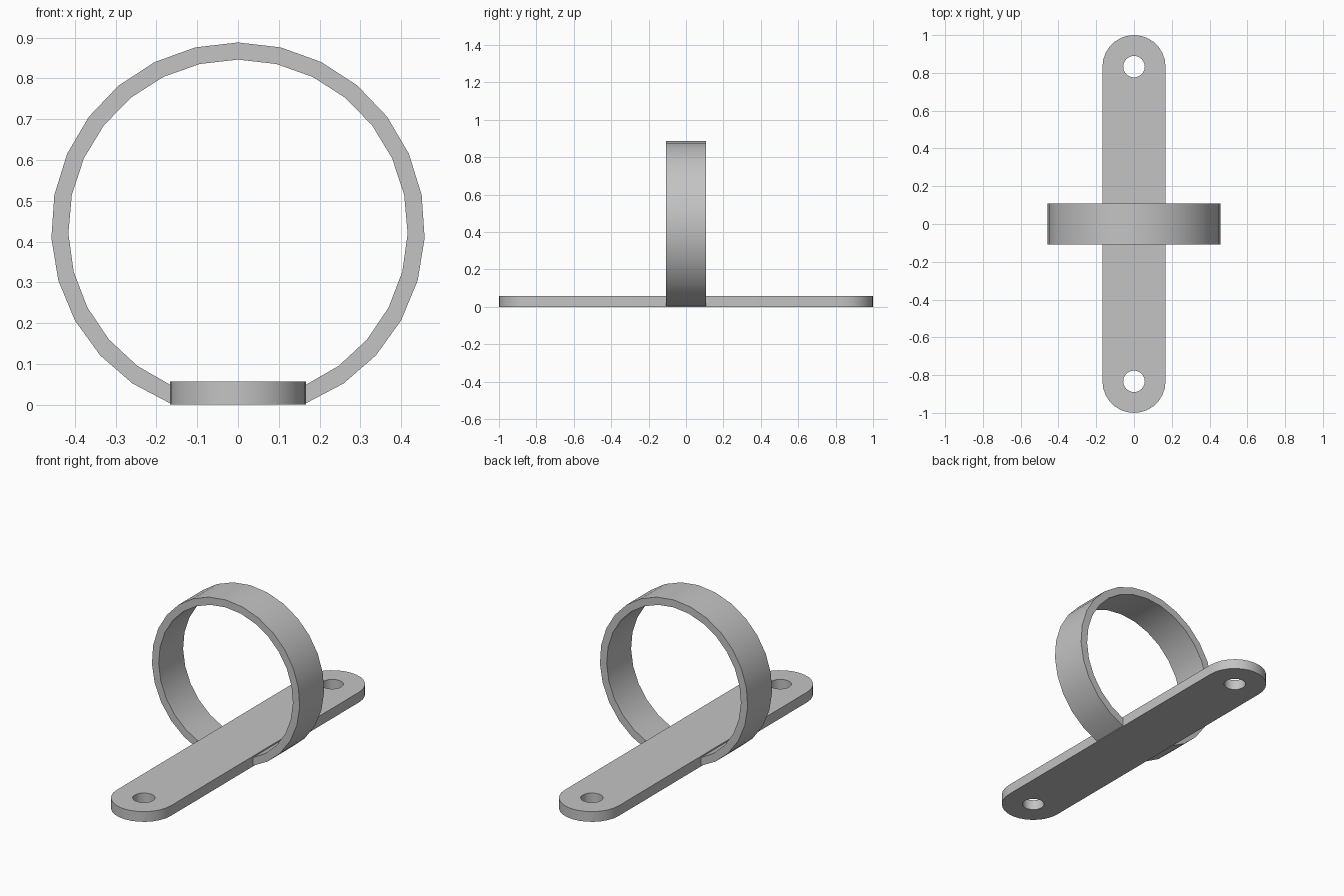
import bpy, bmesh, math
from mathutils import Matrix

cube = bpy.data.objects.get("Cube")
if cube:
    bpy.data.objects.remove(cube, do_unlink=True)

grey = bpy.data.materials.new("plain grey")
grey.use_nodes = True
grey.diffuse_color = (0.55, 0.55, 0.55, 1)
grey.node_tree.nodes["Principled BSDF"].inputs["Base Color"].default_value = grey.diffuse_color


def arc(cx, cy, radius, start, end, steps):
    """Points along an arc, both ends included."""
    angles = [start + (end - start) * i / steps for i in range(steps + 1)]
    return [(cx + radius * math.cos(a), cy + radius * math.sin(a)) for a in angles]


def prism(name, loops, depth, matrix):
    """Fill closed outlines (inner ones become holes) and extrude them."""
    bm = bmesh.new()
    for loop in loops:
        verts = [bm.verts.new((x, y, 0)) for x, y in loop]
        for a, b in zip(verts, verts[1:] + verts[:1]):
            bm.edges.new((a, b))
    bmesh.ops.triangle_fill(bm, edges=bm.edges[:], use_beauty=True)
    grown = bmesh.ops.extrude_face_region(bm, geom=bm.faces[:])["geom"]
    top = [g for g in grown if isinstance(g, bmesh.types.BMVert)]
    bmesh.ops.translate(bm, verts=top, vec=(0, 0, depth))
    bmesh.ops.transform(bm, verts=bm.verts[:], matrix=matrix)
    bmesh.ops.recalc_face_normals(bm, faces=bm.faces[:])
    mesh = bpy.data.meshes.new(name)
    bm.to_mesh(mesh)
    bm.free()
    mesh.materials.append(grey)
    obj = bpy.data.objects.new(name, mesh)
    bpy.context.collection.objects.link(obj)
    bpy.ops.object.select_all(action='DESELECT')
    obj.select_set(True)
    bpy.context.view_layer.objects.active = obj
    bpy.ops.object.shade_smooth_by_angle(angle=math.radians(30))
    return obj


# Mounting plate: rounded strip with a screw hole at each end
half_width, thickness = 0.167, 0.057
end_y = 1 - half_width
outline = arc(0, end_y, half_width, 0, math.pi, 14) + arc(0, -end_y, half_width, math.pi, math.tau, 14)
holes = [arc(0, y, 0.057, 0, math.tau, 24)[:-1] for y in (end_y, -end_y)]
prism("mounting_plate", [outline] + holes, thickness, Matrix())

# Open ring: band whose ends meet the long edges of the plate
centre_z, ring_width, end_x = 0.43, 0.216, 0.165


def band(radius):
    gap = math.asin(end_x / radius)
    return arc(0, centre_z, radius, gap - math.pi / 2, 1.5 * math.pi - gap, 24)


upright = Matrix.Translation((0, ring_width / 2, 0)) @ Matrix.Rotation(math.pi / 2, 4, 'X')
prism("clamp_ring", [band(0.458) + band(0.416)[::-1]], ring_width, upright)
